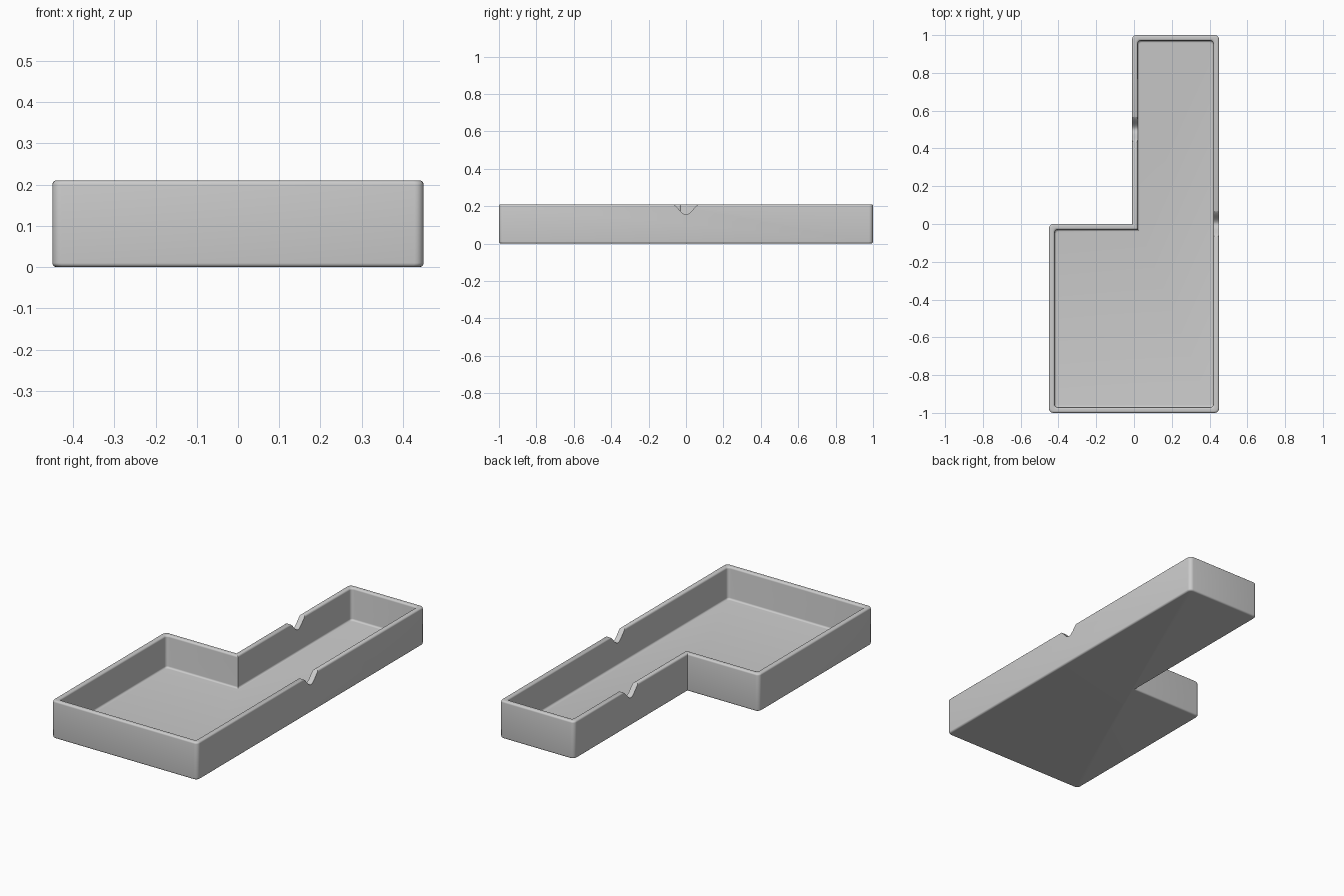
import bpy, bmesh
from math import cos, sin, pi, radians

cube = bpy.data.objects.get("Cube")
if cube:
    bpy.data.objects.remove(cube, do_unlink=True)

H, WALL, FLOOR, EDGE, CORNER = 0.21, 0.03, 0.03, 0.01, 0.022
STEPS = 5

grey = bpy.data.materials.new("plain grey")
grey.use_nodes = True
colour = (0.6, 0.6, 0.6, 1)
grey.diffuse_color = colour
grey.node_tree.nodes["Principled BSDF"].inputs["Base Color"].default_value = colour


def arc(cx, cy, r, start, sweep):
    angles = [radians(start + sweep * i / STEPS) for i in range(STEPS + 1)]
    return [(cx + r * cos(a), cy + r * sin(a)) for a in angles]


def outline(d):
    """L-shaped plan inset by d, outer corners rounded, inside corner sharp."""
    x0, x1, y0, y1 = -0.45 + d, 0.45 - d, -1 + d, 1 - d
    xs, ys, r = -0.01 + d, -d, CORNER - d * 0.2
    return (arc(x0 + r, y0 + r, r, 180, 90) + arc(x1 - r, y0 + r, r, 270, 90)
            + arc(x1 - r, y1 - r, r, 0, 90) + arc(xs + r, y1 - r, r, 90, 90)
            + [(xs, ys)] + arc(x0 + r, ys - r, r, 90, 90))


def make_object(name, bm):
    bmesh.ops.recalc_face_normals(bm, faces=bm.faces)
    mesh = bpy.data.meshes.new(name)
    bm.to_mesh(mesh)
    bm.free()
    mesh.materials.append(grey)
    obj = bpy.data.objects.new(name, mesh)
    bpy.context.collection.objects.link(obj)
    return obj


# Tray: wall section (inset, height) swept round the plan
section = (arc(EDGE, EDGE, EDGE, 270, -90)
           + arc(EDGE, H - EDGE, EDGE, 180, -90)
           + arc(WALL - EDGE, H - EDGE, EDGE, 90, -90)
           + arc(WALL + EDGE, FLOOR + EDGE, EDGE, 180, 90))
bm = bmesh.new()
rings = [[bm.verts.new((x, y, z)) for x, y in outline(d)] for d, z in section]
for low, high in zip(rings, rings[1:]):
    for i in range(len(low)):
        j = (i + 1) % len(low)
        bm.faces.new((low[i], low[j], high[j], high[i]))
bm.faces.new(rings[0])
bm.faces.new(rings[-1])
tray = make_object("tray", bm)

# Finger notches: bell-shaped cutters through the two long walls
HALF, DEPTH, SEGS = 0.078, 0.057, 24
bm = bmesh.new()
for cx, cy in ((0.435, 0), (0.005, 0.5)):
    bell = [(-HALF, H + 0.1)]
    for i in range(SEGS + 1):
        t = 2 * i / SEGS - 1
        bell.append((t * HALF, H + 0.002 - DEPTH * (1 + cos(pi * t)) / 2))
    bell.append((HALF, H + 0.1))
    face = bm.faces.new([bm.verts.new((cx - 0.05, cy + y, z)) for y, z in bell])
    ext = bmesh.ops.extrude_face_region(bm, geom=[face], use_keep_orig=True)
    bmesh.ops.translate(bm, vec=(0.1, 0, 0),
                        verts=[v for v in ext["geom"] if isinstance(v, bmesh.types.BMVert)])
cutter = make_object("notch_cutter", bm)
cutter.hide_render = True

bpy.ops.object.select_all(action="DESELECT")
bpy.context.view_layer.objects.active = tray
tray.select_set(True)
cut = tray.modifiers.new("notches", "BOOLEAN")
cut.operation, cut.object, cut.solver = "DIFFERENCE", cutter, "EXACT"
bpy.ops.object.modifier_apply(modifier=cut.name)
bpy.data.objects.remove(cutter, do_unlink=True)

bpy.ops.object.shade_smooth_by_angle(angle=radians(35))
